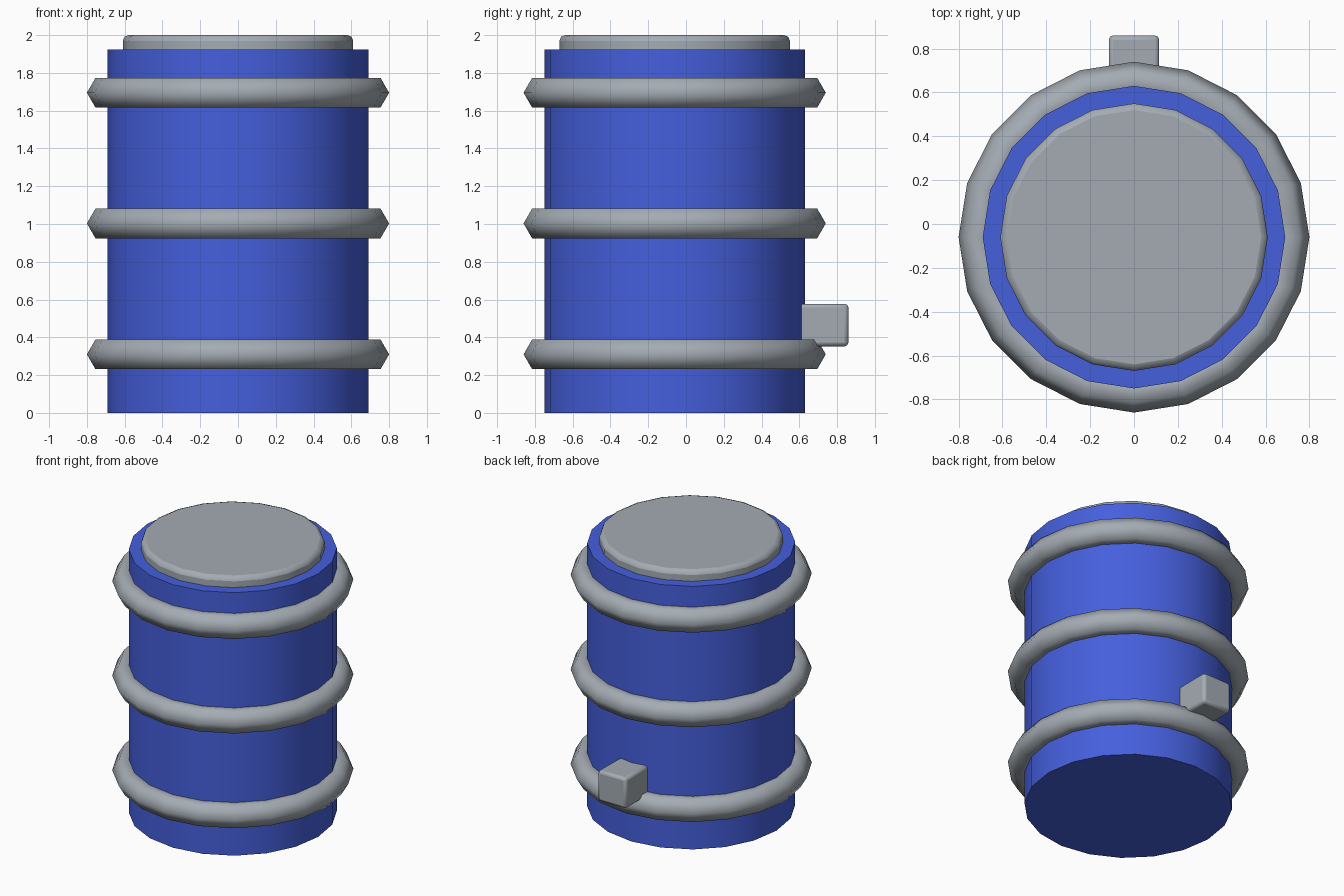
import bpy, math

if "Cube" in bpy.data.objects:
    bpy.data.objects.remove(bpy.data.objects["Cube"])

CY = -0.06   # barrel axis in y
SIDES = 20


def material(name, rgb):
    m = bpy.data.materials.new(name)
    m.diffuse_color = (*rgb, 1)
    m.use_nodes = True
    m.node_tree.nodes["Principled BSDF"].inputs["Base Color"].default_value = m.diffuse_color
    return m


blue = material("blue paint", (0.06, 0.115, 0.72))
grey = material("grey metal", (0.37, 0.41, 0.45))


def finish(name, mat, angle=30):
    o = bpy.context.object
    o.name = name
    o.data.materials.append(mat)
    bpy.ops.object.shade_smooth_by_angle(angle=math.radians(angle))
    return o


def bevel(o, width, segments):
    b = o.modifiers.new("rounded edges", 'BEVEL')
    b.width = width
    b.segments = segments
    b.limit_method = 'ANGLE'
    b.angle_limit = math.radians(40)


def cylinder(name, radius, z0, z1, mat, angle=30):
    bpy.ops.mesh.primitive_cylinder_add(vertices=SIDES, radius=radius, depth=z1 - z0,
                                        location=(0, CY, (z0 + z1) / 2))
    return finish(name, mat, angle)


# Barrel body
cylinder("barrel_body", 0.69, 0, 1.925, blue)

# Lid with a rounded rim
lid = cylinder("lid", 0.61, 1.85, 2.0, grey)
bevel(lid, 0.03, 2)

# Three hoops with a six-sided section
for name, z in (("lower", 0.31), ("middle", 1.003), ("upper", 1.695)):
    bpy.ops.mesh.primitive_torus_add(location=(0, CY, z), major_segments=SIDES, minor_segments=6,
                                     major_radius=0.709, minor_radius=0.091)
    finish(name + "_hoop", grey, 80)

# Tap block at the back
bpy.ops.mesh.primitive_cube_add(size=1, location=(0, 0.71, 0.465))
bpy.context.object.scale = (0.23, 0.30, 0.225)
bpy.ops.object.transform_apply(location=False, rotation=False, scale=True)
tap = finish("tap_block", grey)
bevel(tap, 0.02, 2)
